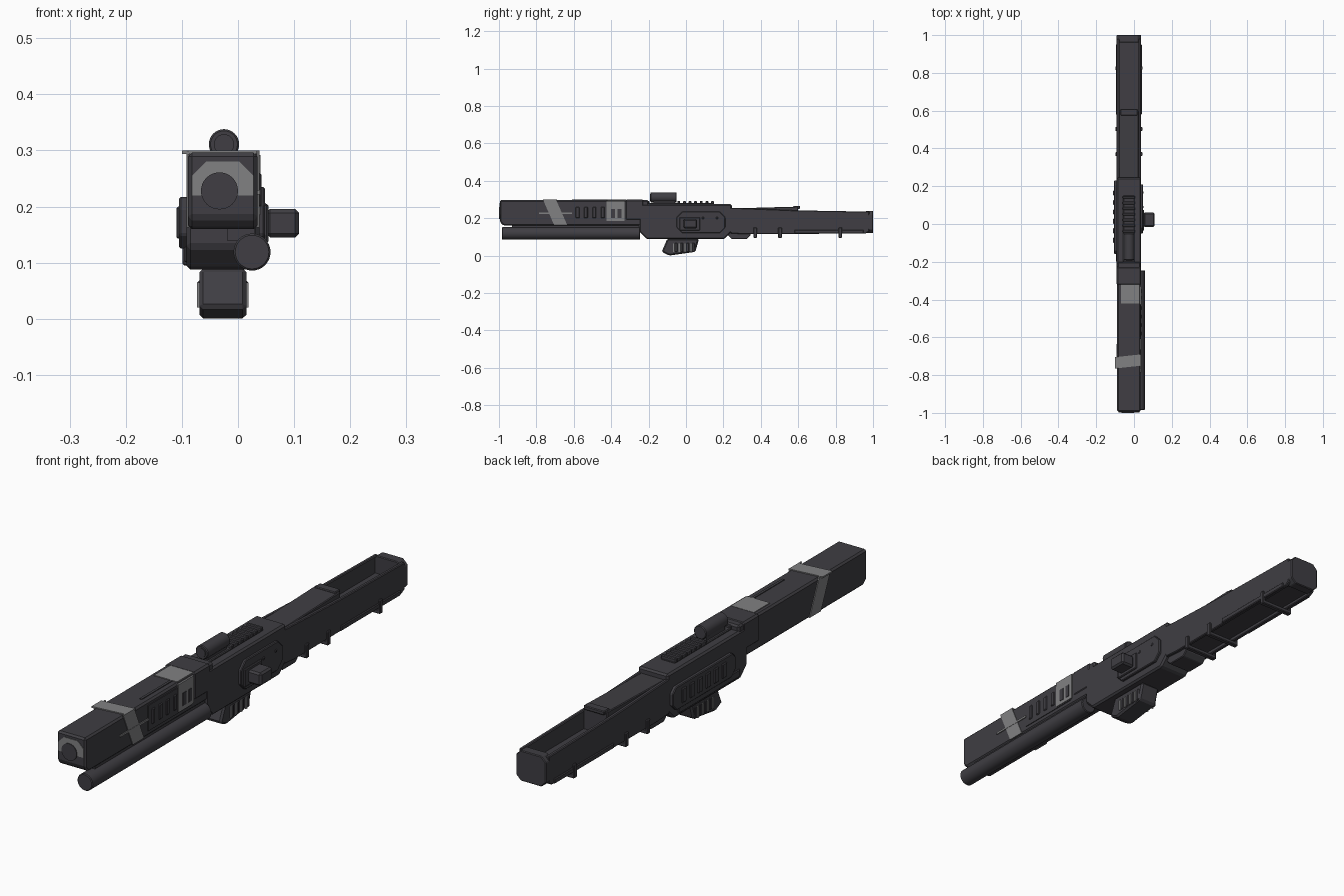
import bpy, bmesh, math
from mathutils import Vector, Matrix

if "Cube" in bpy.data.objects:
    bpy.data.objects.remove(bpy.data.objects["Cube"])


def material(name, colour):
    created = bpy.data.materials.new(name)
    created.use_nodes = True
    created.diffuse_color = colour
    created.node_tree.nodes["Principled BSDF"].inputs["Base Color"].default_value = colour
    return created


DARK = material("gunmetal", (.05, .048, .056, 1))
LIGHT = material("light_grey", (.22, .22, .225, 1))
MIDDLE, HALF = -.027, .065   # centre plane and half width of the body
SIDES = {"left": 1, "right": -1}
FINE, SOFT = .003, .007      # chamfer widths


def finish(name, mesh_data, colour, chamfer):
    bmesh.ops.recalc_face_normals(mesh_data, faces=mesh_data.faces)
    mesh = bpy.data.meshes.new(name)
    mesh_data.to_mesh(mesh)
    mesh_data.free()
    mesh.materials.append(colour)
    part = bpy.data.objects.new(name, mesh)
    bpy.context.collection.objects.link(part)
    if chamfer:
        modifier = part.modifiers.new("Chamfer", "BEVEL")
        modifier.width = chamfer
        modifier.segments = 1
        modifier.limit_method = "ANGLE"
    return part


def prism(name, profile, span, colour=DARK, chamfer=0, axis="x"):
    """Extrude a flat profile over a span of the given axis."""
    position = "xyz".index(axis)

    def place(pair, depth):
        coordinates = list(pair)
        coordinates.insert(position, depth)
        return Vector(coordinates)

    start, end = span
    mesh_data = bmesh.new()
    face = mesh_data.faces.new([mesh_data.verts.new(place(pair, start)) for pair in profile])
    result = bmesh.ops.extrude_face_region(mesh_data, geom=[face])
    moved = [item for item in result["geom"] if isinstance(item, bmesh.types.BMVert)]
    bmesh.ops.translate(mesh_data, vec=place((0, 0), end - start), verts=moved)
    return finish(name, mesh_data, colour, chamfer)


def cut_rectangle(across, up, top=0, bottom=0):
    """Rectangle with its top and bottom corners cut off."""
    (left, right), (low, high) = across, up
    corners = [(left + bottom, low), (right - bottom, low), (right, low + bottom), (right, high - top),
               (right - top, high), (left + top, high), (left, high - top), (left, low + bottom)]
    return list(dict.fromkeys(corners))


def slanted_strip(start, width, lean, low, high):
    return [(start, low), (start + width, low), (start + width + lean, high), (start + lean, high)]


def box(name, across, along, up, colour=DARK, chamfer=0):
    return prism(name, cut_rectangle(along, up), across, colour, chamfer)


def wide(half=HALF):
    return MIDDLE - half, MIDDLE + half


def skin(side, rise, wall=HALF):
    """Span of a thin plate lying on one side wall."""
    edges = (wall - .005, wall + rise)
    return sorted(MIDDLE + SIDES[side] * edge for edge in edges)


def row(name, count, start, step, length, across, up, colour=DARK, chamfer=FINE):
    for index in range(count):
        near = start + index * step
        box(f"{name}_{index}", across, (near, near + length), up, colour, chamfer)


def cylinder(name, centre, radius, along, chamfer=0):
    near, far = along
    x, z = centre
    mesh_data = bmesh.new()
    turn = Matrix.Translation((x, (near + far) / 2, z)) @ Matrix.Rotation(math.pi / 2, 4, "X")
    bmesh.ops.create_cone(mesh_data, cap_ends=True, segments=32, radius1=radius, radius2=radius,
                          depth=far - near, matrix=turn)
    part = finish(name, mesh_data, DARK, chamfer)
    bpy.ops.object.select_all(action="DESELECT")
    part.select_set(True)
    bpy.context.view_layer.objects.active = part
    bpy.ops.object.shade_smooth_by_angle(angle=math.radians(35))


# Barrel housing with sloped chin, muzzle and tube below
BARREL = HALF - FINE
prism("barrel_housing", cut_rectangle((-.995, -.2), (.16, .296), bottom=.02), wide(BARREL), chamfer=SOFT)
prism("muzzle_panel", cut_rectangle(wide(.055), (.22, .28), top=.025), (-.997, -.99), LIGHT, axis="y")
cylinder("muzzle", (-.033, .228), .033, (-1, -.97))
cylinder("lower_tube", (.025, .119), .033, (-.985, -.245), chamfer=FINE)
box("tube_mount", (-.02, .03), (-.93, -.25), (.14, .17))

# Barrel side panel with upright ribs
box("barrel_side_panel", skin("left", 0), (-.61, -.34), (.18, .28))
row("barrel_rib", 4, -.59, .045, .02, skin("left", .004), (.2, .26))
box("barrel_top_strip", (0, .01), (-.61, -.42), (.29, .299))

# Light band with dark windows
box("band_top", (-.07, .03), (-.42, -.32), (.292, .299), LIGHT)
box("band_side", skin("left", .002), (-.425, -.33), (.185, .292), LIGHT)
row("band_window", 2, -.4, .035, .02, skin("left", .004), (.2, .25), chamfer=0)

# Slanted tape around the barrel and thin stripe
top_strip = slanted_strip(-.765, .06, .015, -.1, MIDDLE + HALF)
prism("tape_top", [(x, y) for y, x in top_strip], (.294, .3), LIGHT, axis="z")
for side in SIDES:
    prism(f"tape_{side}", slanted_strip(-.705, .07, -.06, .163, .3), skin(side, 0), LIGHT)
box("side_stripe", skin("left", .001), (-.785, -.61), (.222, .23), LIGHT)

# Collar and receiver
box("collar", wide(), (-.325, -.225), (.19, .299), chamfer=SOFT)
prism("receiver", cut_rectangle((-.25, .245), (.088, .275), bottom=.04), wide(), chamfer=SOFT)
box("receiver_lower_rail", skin("right", .004), (-.2, .18), (.1, .13), chamfer=FINE)

# Top rail with teeth, and sight
box("top_rail", wide(.03), (-.215, .15), (.27, .281), chamfer=FINE)
row("rail_tooth", 7, -.046, .03, .015, wide(.033), (.275, .292))
box("rail_stop", wide(.03), (-.215, -.195), (.275, .291), chamfer=FINE)
box("sight_base", wide(.02), (-.175, -.06), (.275, .3))
cylinder("sight_tube", (-.025, .311), .027, (-.19, -.05), chamfer=FINE)
cylinder("sight_lens", (-.025, .311), .018, (-.193, -.18))

# Left side plate with projecting block
prism("left_plate", cut_rectangle((-.05, .21), (.12, .235), top=.03, bottom=.03),
      skin("left", .01), chamfer=FINE)
box("block_base", skin("left", .016), (-.035, .075), (.135, .205), chamfer=FINE)
box("side_block", (.05, .109), (-.015, .06), (.145, .196), chamfer=SOFT)
row("plate_stud", 2, .085, .075, .012, skin("left", .013), (.195, .207))

# Right side plate with upright ribs
prism("right_plate", cut_rectangle((-.16, .23), (.125, .217), top=.02, bottom=.025),
      skin("right", .013), chamfer=FINE)
row("right_plate_rib", 6, -.1, .05, .028, skin("right", .018), (.143, .2))

# Magazine with light ribs and dark pads
GRIP = .042
prism("magazine", [(-.1, .09), (-.13, .02), (-.09, 0), (.05, .02), (.07, .09)], wide(GRIP), chamfer=SOFT)
for side in SIDES:
    row(f"magazine_rib_{side}", 4, -.07, .031, .009, skin(side, .004, GRIP), (.02, .065), LIGHT, 0)
    row(f"magazine_pad_{side}", 4, -.061, .031, .015, skin(side, .003, GRIP), (.02, .068))

# Stock: open trough with side walls, floor and cover
wall_profile = [(.235, .12), (.3, .115), (.96, .118), (.98, .13), (.98, .235), (.58, .242), (.235, .256)]
for side, sign in SIDES.items():
    thickness = sorted(MIDDLE + sign * edge for edge in (HALF - .015, HALF))
    prism(f"stock_wall_{side}", wall_profile, thickness, chamfer=FINE)
    box(f"stock_strip_{side}", skin(side, .004), (.58, .95), (.118, .138), chamfer=FINE)
box("stock_floor", wide(.055), (.235, .98), (.13, .17))
prism("stock_cover", [(.235, .16), (.6, .16), (.6, .262), (.235, .252)], wide(.052), chamfer=FINE)
box("cover_lip", wide(.045), (.575, .61), (.25, .266), chamfer=FINE)

# Butt pad
prism("butt_pad", cut_rectangle(wide(), (.12, .239), top=.02, bottom=.02), (.96, 1), chamfer=FINE, axis="y")

# Underside latch and cross clips
prism("stock_latch", cut_rectangle((.225, .345), (.088, .13), bottom=.02), wide(.05), chamfer=FINE)
CLIP = .02
for number, start in enumerate((.36, .493, .815)):
    reach = (start, start + CLIP)
    box(f"clip_bar_{number}", wide(HALF + SOFT), reach, (.095, .112), chamfer=FINE)
    for side in SIDES:
        box(f"clip_tab_{side}_{number}", skin(side, SOFT), reach, (.1, .15), chamfer=FINE)
